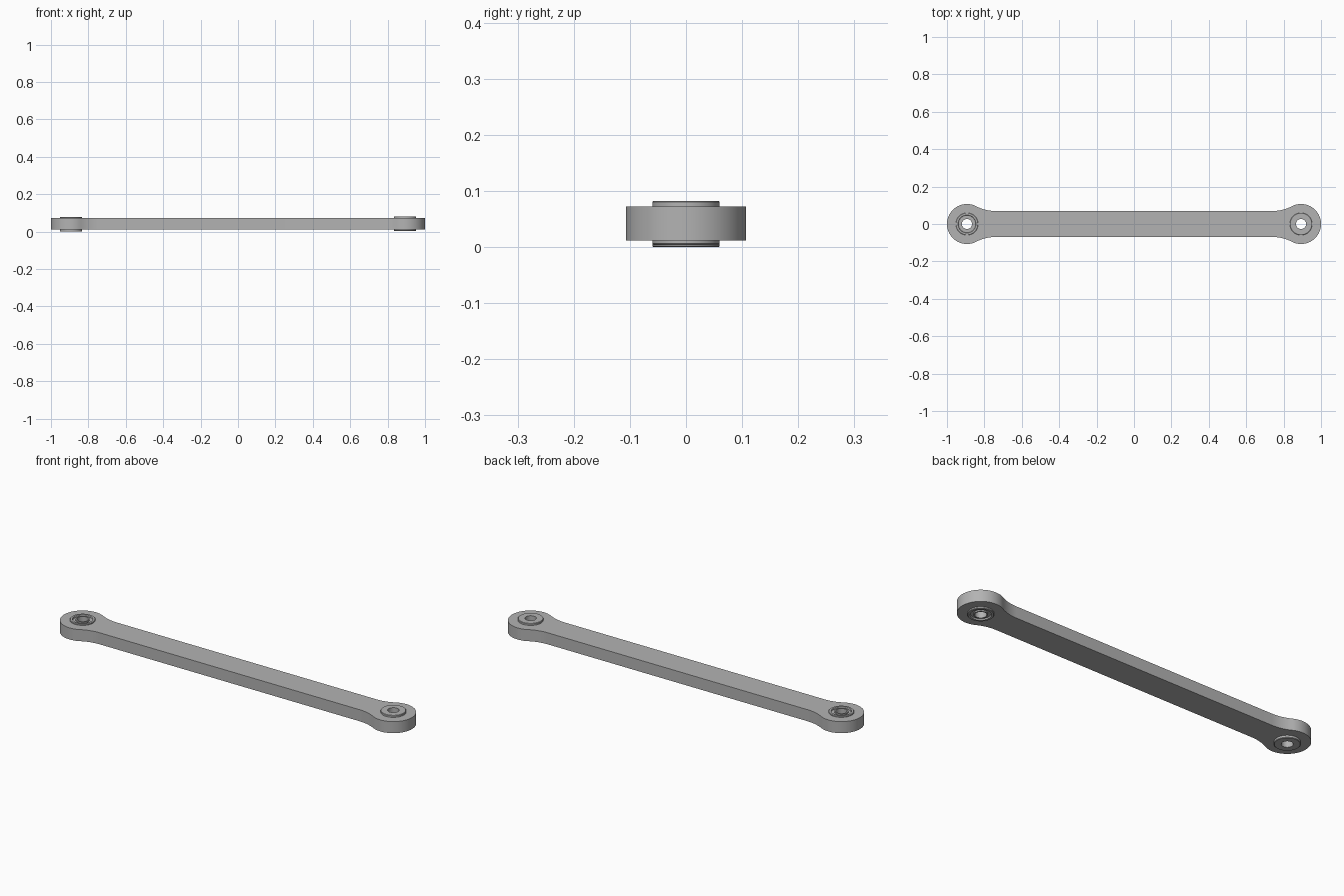
import bpy
import bmesh
from math import sin, cos, pi, atan2, radians

cube = bpy.data.objects.get("Cube")
if cube:
    bpy.data.objects.remove(cube)

EYE_X, EYE_R = 0.893, 0.107      # end eye centre and radius
BAR_HALF, NECK_X = 0.07, 0.745   # shank half width, start of the neck fillet
Z_LOW, Z_HIGH = 0.012, 0.072
SEAT_R = 0.045                   # hole in the arm that holds a bushing

grey = bpy.data.materials.new("plain grey")
grey.use_nodes = True
colour = (0.45, 0.45, 0.45, 1)
grey.diffuse_color = colour
grey.node_tree.nodes["Principled BSDF"].inputs["Base Color"].default_value = colour


def finish(name, mesh):
    mesh.materials.clear()
    mesh.materials.append(grey)
    obj = bpy.data.objects.new(name, mesh)
    bpy.context.collection.objects.link(obj)
    bpy.ops.object.select_all(action='DESELECT')
    obj.select_set(True)
    bpy.context.view_layer.objects.active = obj
    bpy.ops.object.shade_smooth_by_angle(angle=radians(30))
    return obj


def arc(cx, cy, r, start, end, steps):
    angles = [start + (end - start) * i / steps for i in range(steps + 1)]
    return [(cx + r * cos(a), cy + r * sin(a)) for a in angles]


# Arm outline: quarter made of a concave neck arc tangent to the eye arc
dx = EYE_X - NECK_X
fillet = (dx**2 + BAR_HALF**2 - EYE_R**2) / (2 * (EYE_R - BAR_HALF))
centre_y = BAR_HALF + fillet
touch = atan2(centre_y, -dx)
quarter = arc(NECK_X, centre_y, fillet, -pi / 2, touch - pi, 12)
quarter += arc(EYE_X, 0, EYE_R, touch, 0, 28)[1:]
right_half = quarter + [(x, -y) for x, y in reversed(quarter[:-1])]
outline = right_half + [(-x, -y) for x, y in right_half]

# Arm: flat filled outline with two seats, extruded
curve = bpy.data.curves.new("arm_outline", 'CURVE')
curve.dimensions = '2D'
curve.fill_mode = 'BOTH'
curve.extrude = (Z_HIGH - Z_LOW) / 2
for loop in (outline, arc(EYE_X, 0, SEAT_R, 0, 2 * pi, 48)[:-1],
             arc(-EYE_X, 0, SEAT_R, 0, 2 * pi, 48)[:-1]):
    spline = curve.splines.new('POLY')
    spline.points.add(len(loop) - 1)
    for point, (x, y) in zip(spline.points, loop):
        point.co = (x, y, 0, 1)
    spline.use_cyclic_u = True
helper = bpy.data.objects.new("arm_outline", curve)
bpy.context.collection.objects.link(helper)
bpy.context.view_layer.update()
arm_mesh = bpy.data.meshes.new_from_object(
    helper.evaluated_get(bpy.context.evaluated_depsgraph_get()))
bpy.data.objects.remove(helper)
bm = bmesh.new()
bm.from_mesh(arm_mesh)
bmesh.ops.remove_doubles(bm, verts=bm.verts, dist=1e-5)
bmesh.ops.recalc_face_normals(bm, faces=bm.faces)
bm.to_mesh(arm_mesh)
bm.free()
arm = finish("arm", arm_mesh)
arm.location.z = (Z_LOW + Z_HIGH) / 2

# Bushing section (radius, height): grooved face below, plain face above
SECTION = [(0.027, 0), (0.033, 0), (0.033, -0.001), (0.033, 0.007),
           (0.046, 0.007), (0.048, 0), (0.058, 0), (0.06, 0.002),
           (0.06, 0.01), (SEAT_R, 0.01), (SEAT_R, 0.066), (0.06, 0.066),
           (0.06, 0.076), (0.058, 0.078), (0.027, 0.078)]
SECTION.pop(2)


def bushing(name, x, base, flipped):
    steps = 48
    bm = bmesh.new()
    rings = []
    for r, z in SECTION:
        height = 0.078 - z if flipped else z
        rings.append([bm.verts.new((px, py, height))
                      for px, py in arc(0, 0, r, 0, 2 * pi, steps)[:-1]])
    for a, b in zip(rings, rings[1:] + rings[:1]):
        for i in range(steps):
            j = (i + 1) % steps
            bm.faces.new((a[i], a[j], b[j], b[i]))
    bmesh.ops.recalc_face_normals(bm, faces=bm.faces)
    mesh = bpy.data.meshes.new(name)
    bm.to_mesh(mesh)
    bm.free()
    finish(name, mesh).location = (x, 0, base)


bushing("left_bushing", EYE_X, 0.004, False)
bushing("right_bushing", -EYE_X, 0.0, True)
